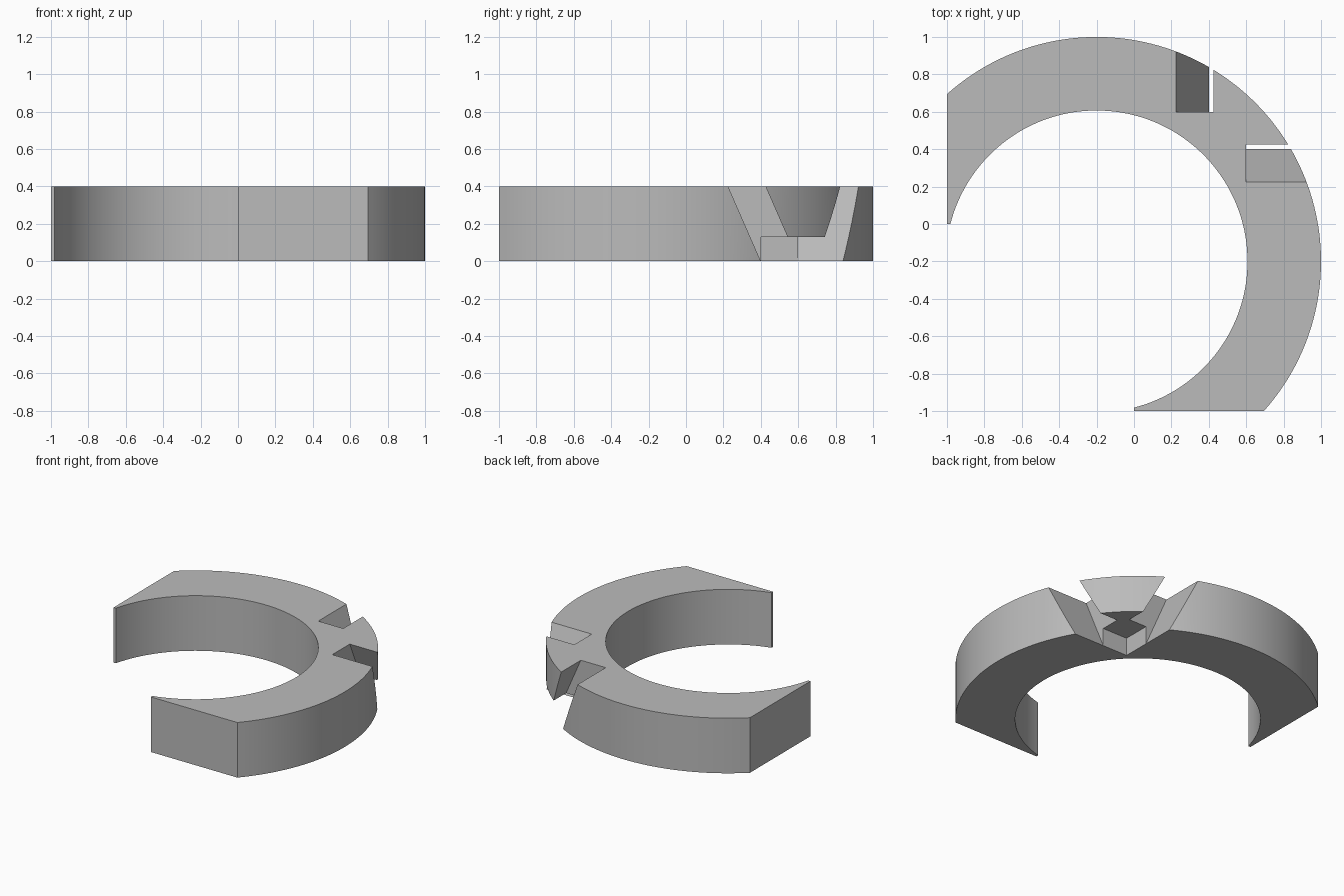
import bpy, bmesh, math

if "Cube" in bpy.data.objects:
    bpy.data.objects.remove(bpy.data.objects["Cube"], do_unlink=True)

CENTRE, OUTER, INNER, HEIGHT, STEPS = -0.2, 1.2, 0.807, 0.4, 96

grey = bpy.data.materials.new("plain grey")
grey.use_nodes = True
grey.diffuse_color = (0.5, 0.5, 0.5, 1)
grey.node_tree.nodes["Principled BSDF"].inputs["Base Color"].default_value = (0.5, 0.5, 0.5, 1)


def prism(name, outline, offset):
    """Extrude a closed outline of 3D points along an offset."""
    bm = bmesh.new()
    face = bm.faces.new([bm.verts.new(p) for p in outline])
    extruded = bmesh.ops.extrude_face_region(bm, geom=[face])["geom"]
    moved = [v for v in extruded if isinstance(v, bmesh.types.BMVert)]
    bmesh.ops.translate(bm, verts=moved, vec=offset)
    bmesh.ops.recalc_face_normals(bm, faces=bm.faces)
    mesh = bpy.data.meshes.new(name)
    bm.to_mesh(mesh)
    bm.free()
    mesh.materials.append(grey)
    obj = bpy.data.objects.new(name, mesh)
    bpy.context.collection.objects.link(obj)
    return obj


def arc(radius, limit):
    """Arc from the left end round the back to the front end, ends at the limit."""
    end = -math.asin((limit - CENTRE) / -radius) if limit < CENTRE else math.asin((limit - CENTRE) / radius)
    start = math.pi / 2 - end
    return [(CENTRE + radius * math.cos(start + (end - start) * i / STEPS),
             CENTRE + radius * math.sin(start + (end - start) * i / STEPS), 0)
            for i in range(STEPS + 1)]


# Open ring: the outer arc stops at the flats, the inner arc at the open quarter
outer = arc(OUTER, -1)
half = math.pi - math.asin(-CENTRE / INNER)
sweep = [math.pi / 4 + (half - math.pi / 4) * (1 - 2 * i / STEPS) for i in range(STEPS + 1)]
inner = [(CENTRE + INNER * math.cos(a), CENTRE + INNER * math.sin(a), 0) for a in sweep]
ring = prism("notched_ring", outer + [(0, -1, 0)] + inner[::-1] + [(-1, 0, 0)], (0, 0, HEIGHT))

# Two leaning slots, mirrored across the diagonal
LEAN = 0.4375
low, high = -0.1, 0.5
slot = [(edge + LEAN * (HEIGHT - z), z)
        for edge, z in ((0.225, low), (0.425, low), (0.425, high), (0.225, high))]
cutters = [
    prism("side_slot_cutter", [(0.6, s, z) for s, z in slot], (1, 0, 0)),
    prism("back_slot_cutter", [(s, 0.6, z) for s, z in slot], (0, 1, 0)),
    # Square undercut that leaves the wedge hanging between the slots
    prism("undercut_cutter", [(0.4, 0.4, low), (1.5, 0.4, low), (1.5, 1.5, low), (0.4, 1.5, low)],
          (0, 0, 0.13 - low)),
]

bpy.context.view_layer.objects.active = ring
ring.select_set(True)
for cutter in cutters:
    mod = ring.modifiers.new(cutter.name, "BOOLEAN")
    mod.operation, mod.solver, mod.object = "DIFFERENCE", "EXACT", cutter
    bpy.ops.object.modifier_apply(modifier=mod.name)
for cutter in cutters:
    bpy.data.objects.remove(cutter, do_unlink=True)

bpy.ops.object.shade_smooth_by_angle(angle=math.radians(30))
